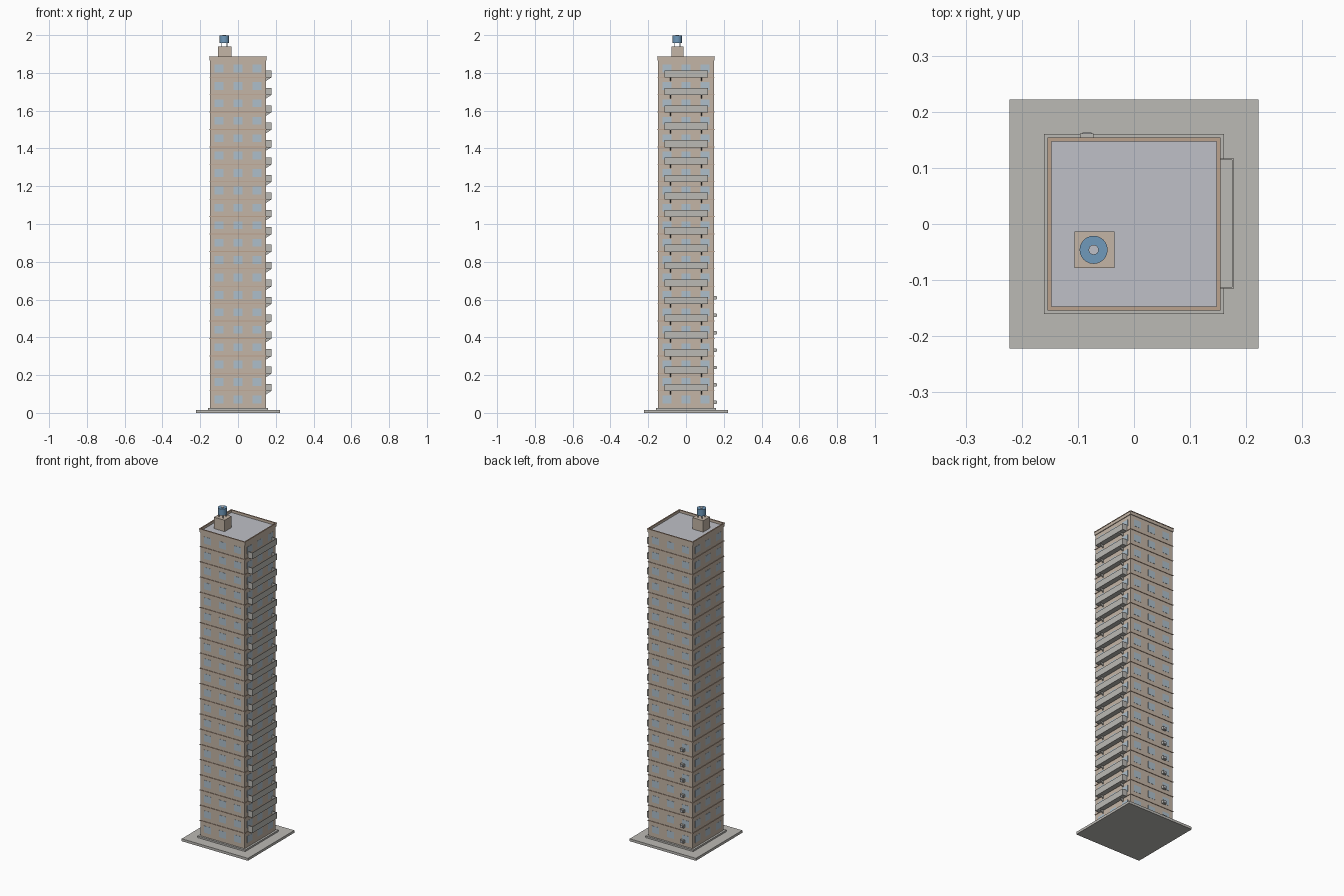
import bpy, bmesh, math
from mathutils import Matrix, Vector

if "Cube" in bpy.data.objects:
    bpy.data.objects.remove(bpy.data.objects["Cube"])

def mat(name, r, g, b):
    m = bpy.data.materials.new(name)
    m.diffuse_color = (r, g, b, 1)
    m.use_nodes = True
    m.node_tree.nodes["Principled BSDF"].inputs["Base Color"].default_value = m.diffuse_color
    return m

TAN = mat("tan_wall", 0.55, 0.46, 0.38)
BRICK = mat("brick_trim", 0.50, 0.36, 0.27)
GLASS = mat("window_glass", 0.42, 0.52, 0.60)
BLUE = mat("tank_blue", 0.16, 0.32, 0.50)
ROOF = mat("roof_grey", 0.52, 0.53, 0.57)
STONE = mat("concrete", 0.50, 0.49, 0.46)

def finish(name, bm, material):
    me = bpy.data.meshes.new(name)
    bmesh.ops.recalc_face_normals(bm, faces=bm.faces)
    bm.to_mesh(me)
    bm.free()
    ob = bpy.data.objects.new(name, me)
    bpy.context.collection.objects.link(ob)
    me.materials.append(material)
    return ob

def add_box(bm, x0, x1, y0, y1, z0, z1):
    m = Matrix.Translation(((x0 + x1) / 2, (y0 + y1) / 2, (z0 + z1) / 2))
    bmesh.ops.create_cube(bm, size=1, matrix=m @ Matrix.Diagonal((x1 - x0, y1 - y0, z1 - z0, 1)))

def boxes(name, material, specs):
    bm = bmesh.new()
    for s in specs:
        add_box(bm, *s)
    return finish(name, bm, material)

def ring(r, inner, z0, z1):
    return [(-r, r, -r, -inner, z0, z1), (-r, r, inner, r, z0, z1),
            (-r, -inner, -inner, inner, z0, z1), (inner, r, -inner, inner, z0, z1)]

def cylinder(name, material, x, y, r, z0, z1, n=24):
    bm = bmesh.new()
    bmesh.ops.create_cone(bm, cap_ends=True, segments=n, radius1=r, radius2=r, depth=z1 - z0,
                          matrix=Matrix.Translation((x, y, (z0 + z1) / 2)))
    ob = finish(name, bm, material)
    bpy.context.view_layer.objects.active = ob
    ob.select_set(True)
    bpy.ops.object.shade_smooth_by_angle()
    ob.select_set(False)
    return ob

FLOORS, Z0, H, W = 20, 0.025, 0.0922, 0.148
TOP = Z0 + FLOORS * H
floor_z = [Z0 + k * H for k in range(FLOORS)]

# Ground slab, plinth, tower and roof
boxes("ground_slab", STONE, [(-.222, .222, -.222, .222, 0, .015)])
boxes("plinth", STONE, [(-.16, .16, -.16, .16, .015, Z0)])
boxes("tower_walls", TAN, [(-W, W, -W, W, Z0, TOP)])
boxes("roof_deck", ROOF, [(-W, W, -W, W, TOP, TOP + .002)])
boxes("parapet", TAN, ring(.152, W, TOP - .004, 1.883))
boxes("parapet_coping", BRICK, ring(.154, .147, 1.883, 1.887))

# Thin belt course at every storey
boxes("floor_bands", BRICK, [s for z in floor_z[1:] for s in ring(.151, W - .001, z - .002, z + .002)])

# Three window columns per facade
bm = bmesh.new()
for turn in range(4):
    rot = Matrix.Rotation(turn * math.pi / 2, 4, 'Z')
    start = len(bm.verts)
    for z in floor_z:
        for x in (-.1, 0, .1):
            add_box(bm, x - .024, x + .024, -W - .001, -W + .002, z + .026, z + .067)
    bm.verts.ensure_lookup_table()
    bmesh.ops.transform(bm, matrix=rot, verts=bm.verts[start:])
finish("windows", bm, GLASS)

# Balconies on the right side: floor slab and three thin guard walls
X1, Y0, Y1, T = .178, -.115, .117, .003
specs = []
for z in floor_z[1:]:
    b, t = z - .002, z + .036
    specs += [(W, X1, Y0, Y1, b, b + .005), (X1 - T, X1, Y0, Y1, b + .005, t),
              (W, X1 - T, Y0, Y0 + T, b + .005, t), (W, X1 - T, Y1 - T, Y1, b + .005, t)]
boxes("balconies", STONE, specs)

# Triangular brackets beneath the balconies
bm = bmesh.new()
for z in floor_z[1:]:
    for y in (-.083, .083):
        prof = [(W, z - .002), (X1 - .003, z - .002), (W, z - .02)]
        f = bm.faces.new([bm.verts.new((x, y - .003, h)) for x, h in prof])
        new = bmesh.ops.extrude_face_region(bm, geom=[f])["geom"]
        bmesh.ops.translate(bm, vec=Vector((0, .006, 0)),
                            verts=[g for g in new if isinstance(g, bmesh.types.BMVert)])
finish("balcony_brackets", bm, STONE)

# Air conditioners on the back of the lowest seven storeys
boxes("air_conditioners", STONE, [(-.096, -.072, W, .161, z + .022, z + .040) for z in floor_z[:7]])
boxes("air_conditioner_grilles", ROOF, [(-.092, -.076, .161, .163, z + .025, z + .037) for z in floor_z[:7]])

# Rooftop stair house with water tank on legs
TX, TY = -.072, -.046
boxes("stair_house", TAN, [(-.106, -.035, -.078, -.013, TOP, 1.94)])
boxes("tank_legs", ROOF, [(TX + a - .002, TX + a + .002, TY + b - .002, TY + b + .002, 1.94, 1.96)
                          for a in (-.014, .014) for b in (-.014, .014)])
cylinder("water_tank", BLUE, TX, TY, .025, 1.957, 1.997)
cylinder("tank_lid", ROOF, TX, TY, .009, 1.997, 2.0, 16)
